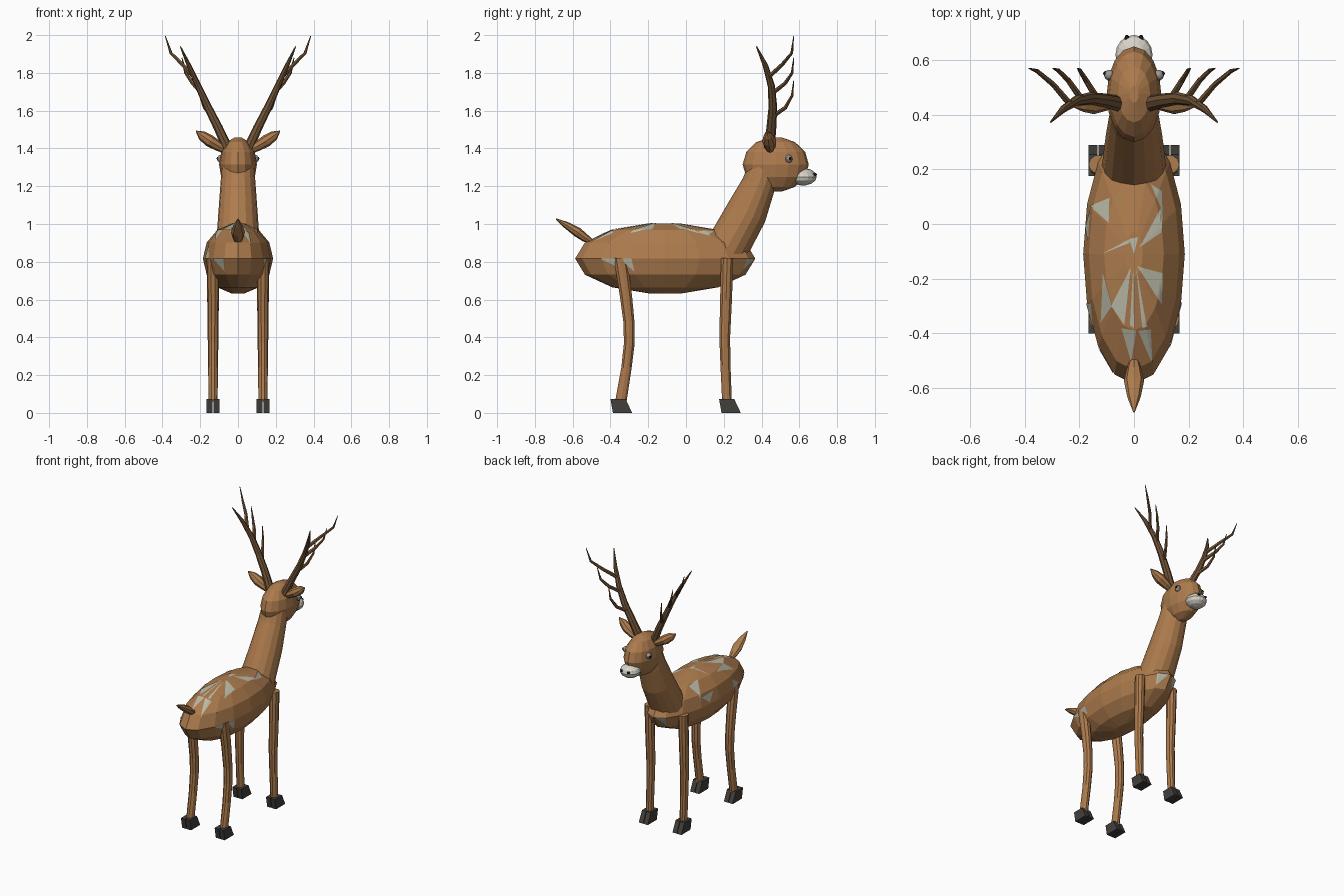
import bpy, bmesh, math
from mathutils import Vector
from mathutils.bvhtree import BVHTree

if "Cube" in bpy.data.objects:
    bpy.data.objects.remove(bpy.data.objects["Cube"])


def material(name, rgb):
    m = bpy.data.materials.new(name)
    m.diffuse_color = (*rgb, 1)
    m.use_nodes = True
    m.node_tree.nodes["Principled BSDF"].inputs["Base Color"].default_value = m.diffuse_color
    return m


TAN = material("tan fur", (0.42, 0.20, 0.075))
SPOT = material("pale spots", (0.50, 0.50, 0.40))
CREAM = material("muzzle cream", (0.68, 0.65, 0.58))
ANTLER = material("antler brown", (0.17, 0.09, 0.038))
HOOF = material("hoof charcoal", (0.055, 0.05, 0.045))
EYE = material("eye grey", (0.34, 0.32, 0.28))
BLACK = material("black", (0.012, 0.011, 0.01))


def finish(name, bm, mat, normals=True):
    if normals:
        bmesh.ops.recalc_face_normals(bm, faces=bm.faces)
    me = bpy.data.meshes.new(name)
    bm.to_mesh(me)
    bm.free()
    me.materials.append(mat)
    ob = bpy.data.objects.new(name, me)
    bpy.context.collection.objects.link(ob)
    return ob


def bridge(bm, rings):
    """Skin a list of equal vertex rings and cap both ends."""
    n = len(rings[0])
    for a, b in zip(rings, rings[1:]):
        for i in range(n):
            j = (i + 1) % n
            bm.faces.new((a[i], a[j], b[j], b[i]))
    bm.faces.new(rings[0])
    bm.faces.new(rings[-1])


def ellipsoid(name, centre, radii, mat, segs=16, lats=(-80, -54, -27, 0, 27, 54, 80)):
    """Faceted ellipsoid with flattened top and bottom."""
    bm = bmesh.new()
    rings = []
    for lat in lats:
        r = math.cos(math.radians(lat))
        h = math.sin(math.radians(lat))
        rings.append([bm.verts.new((
            centre[0] + radii[0] * r * math.cos(2 * math.pi * i / segs),
            centre[1] + radii[1] * r * math.sin(2 * math.pi * i / segs),
            centre[2] + radii[2] * h)) for i in range(segs)])
    bridge(bm, rings)
    return finish(name, bm, mat)


def tube(name, path, mat, sides=8, ref=(1, 0, 0), level=False):
    """Tube along (x, y, z, radius along ref, radius across)."""
    bm = bmesh.new()
    pts = [Vector(p[:3]) for p in path]
    rings = []
    for k, p in enumerate(path):
        t = (pts[min(k + 1, len(pts) - 1)] - pts[max(k - 1, 0)]).normalized()
        if level:
            t = Vector((0, 0, 1))
        a = Vector(ref)
        a = (a - t * a.dot(t)).normalized()
        b = t.cross(a)
        rings.append([bm.verts.new(
            pts[k] + a * p[3] * math.cos(2 * math.pi * i / sides)
            + b * p[4] * math.sin(2 * math.pi * i / sides)) for i in range(sides)])
    bridge(bm, rings)
    return finish(name, bm, mat)


# Body
BC, BR = Vector((0, -0.11, 0.817)), (0.186, 0.477, 0.188)
body = ellipsoid("body", BC, BR, TAN)

# Coat spots: thin triangular plates laid onto the body facets
bm = bmesh.new()
bm.from_mesh(body.data)
tree = BVHTree.FromBMesh(bm)
bm.free()


def from_above(u, v):
    return Vector((u, v, 2)), Vector((0, 0, -1))


def from_side(u, v):
    az = math.radians(u)
    d = Vector((BR[0] * math.cos(az), BR[1] * math.sin(az), v)).normalized()
    return BC + d * 2, -d


def add_spot(bm, tri, aim, n=10):
    grid = {}
    for i in range(n + 1):
        for j in range(n + 1 - i):
            k = n - i - j
            u, v = (sum(w * p[c] for w, p in zip((i, j, k), tri)) / n for c in (0, 1))
            hit, normal, _, _ = tree.ray_cast(*aim(u, v))
            grid[i, j] = bm.verts.new(hit + normal * 0.003)
    for i in range(n):
        for j in range(n - i):
            cells = [(grid[i, j], grid[i + 1, j], grid[i, j + 1])]
            if i + j < n - 1:
                cells.append((grid[i + 1, j], grid[i + 1, j + 1], grid[i, j + 1]))
            for c in cells:
                f = bm.faces.new(c)
                f.normal_update()
                if f.normal.dot(f.calc_center_median() - BC) < 0:
                    f.normal_flip()


BACK_SPOTS = [
    ((-.16, .066), (-.088, .095), (-.092, .005)),
    ((.06, .145), (.10, .12), (.10, .05)),
    ((.103, .07), (.10, -.03), (.02, -.085)),
    ((-.018, -.055), (.015, -.048), (0, -.11)),
    ((-.117, -.11), (-.015, -.055), (-.018, -.07)),
    ((.012, -.155), (.103, -.18), (.10, -.295)),
    ((-.012, -.16), (-.082, -.30), (-.035, -.37)),
    ((-.112, -.18), (-.12, -.36), (-.08, -.30)),
    ((-.045, -.38), (.007, -.39), (-.01, -.505)),
    ((.015, -.39), (.06, -.385), (.066, -.51)),
    ((-.003, -.16), (-.015, -.37), (0, -.38)),
    ((.008, -.16), (.046, -.375), (.03, -.38)),
]
SIDE_SPOTS = [
    ((-31, 0), (-22, 0), (-22, -.075)),
    ((-46, 0), (-34, 0), (-34, -.05)),
    ((66, 0), (86, 0), (68, -.075)),
    ((112, 0), (94, 0), (112, -.075)),
    ((202, .0), (216, .0), (204, .07)),
    ((226, 0), (246, 0), (246, -.075)),
    ((158, .07), (174, .08), (168, .01)),
]
bm = bmesh.new()
for tri in BACK_SPOTS:
    add_spot(bm, tri, from_above)
for tri in SIDE_SPOTS:
    add_spot(bm, tri, from_side)
finish("coat_spots", bm, SPOT, normals=False)

# Neck, head, muzzle and tail
tube("neck", [(0, .21, .86, .118, .115), (0, .32, 1.06, .104, .11),
              (0, .385, 1.21, .093, .09), (0, .42, 1.32, .085, .08)], TAN, 16)
ellipsoid("head", (0, .475, 1.315), (.1, .175, .146), TAN)
ellipsoid("muzzle", (0, .62, 1.25), (.068, .072, .046), CREAM)
tube("tail", [(0, -.49, .90, .014, .012), (0, -.535, .927, .028, .022),
              (0, -.575, .957, .037, .026), (0, -.635, .995, .024, .018),
              (0, -.688, 1.027, .003, .003)], TAN, 8)

for s, side in ((-1, "left"), (1, "right")):
    # Face details
    ellipsoid(side + "_eye", (s * .09, .545, 1.345), (.02, .02, .021), EYE, 10)
    ellipsoid(side + "_pupil", (s * .105, .551, 1.347), (.008, .009, .009), BLACK, 8)
    ellipsoid(side + "_nostril", (s * .026, .68, 1.262), (.009, .013, .009), BLACK, 8)

    # Leaf-shaped ear
    tube(side + "_ear", [(s * .06, .445, 1.385, .016, .016), (s * .10, .445, 1.41, .03, .026),
                         (s * .15, .44, 1.44, .038, .032), (s * .19, .435, 1.468, .024, .026),
                         (s * .222, .43, 1.492, .003, .003)], TAN, 8, ref=(0, 1, 0))

    # Antler beam with three upswept tines
    tube(side + "_antler_beam",
         [(s * .055, .44, 1.40, .027, .03), (s * .105, .452, 1.51, .024, .026),
          (s * .16, .46, 1.62, .021, .023), (s * .21, .452, 1.73, .017, .019),
          (s * .26, .42, 1.84, .012, .014), (s * .305, .373, 1.94, .003, .003)], ANTLER)
    tines = [
        ((.135, .46, 1.57), (.175, .525, 1.615), (.198, .562, 1.68), (.207, .57, 1.76)),
        ((.19, .455, 1.69), (.24, .525, 1.745), (.277, .562, 1.80), (.297, .57, 1.88)),
        ((.235, .44, 1.78), (.295, .51, 1.845), (.355, .56, 1.905), (.385, .57, 1.995)),
    ]
    for i, pts in enumerate(tines):
        tube(f"{side}_antler_tine_{i + 1}",
             [(s * p[0], p[1], p[2], r, r) for p, r in zip(pts, (.013, .011, .008, .002))],
             ANTLER, 6)

    # Legs
    tube(side + "_front_leg",
         [(s * .132, .218, .82, .034, .034), (s * .132, .212, .60, .031, .033),
          (s * .132, .205, .40, .028, .03), (s * .132, .209, .25, .026, .028),
          (s * .132, .217, .06, .024, .027)], TAN, 10, level=True)
    tube(side + "_rear_leg",
         [(s * .132, -.347, .82, .034, .038), (s * .132, -.318, .62, .031, .034),
          (s * .132, -.302, .48, .029, .031), (s * .132, -.30, .37, .028, .03),
          (s * .132, -.315, .24, .026, .029), (s * .132, -.345, .06, .024, .032)],
         TAN, 10, level=True)

    # Cloven hooves: two wedge toes each
    for part, y in (("front", .175), ("rear", -.40)):
        bm = bmesh.new()
        for toe in (-1, 1):
            rings = []
            for inner in (.002, .035):
                x = s * .132 + toe * inner
                rings.append([bm.verts.new((x, y + dy, z)) for dy, z in
                              ((0, .074), (.08, .074), (.115, 0), (.013, 0))])
            bridge(bm, rings)
        finish(f"{side}_{part}_hoof", bm, HOOF)
